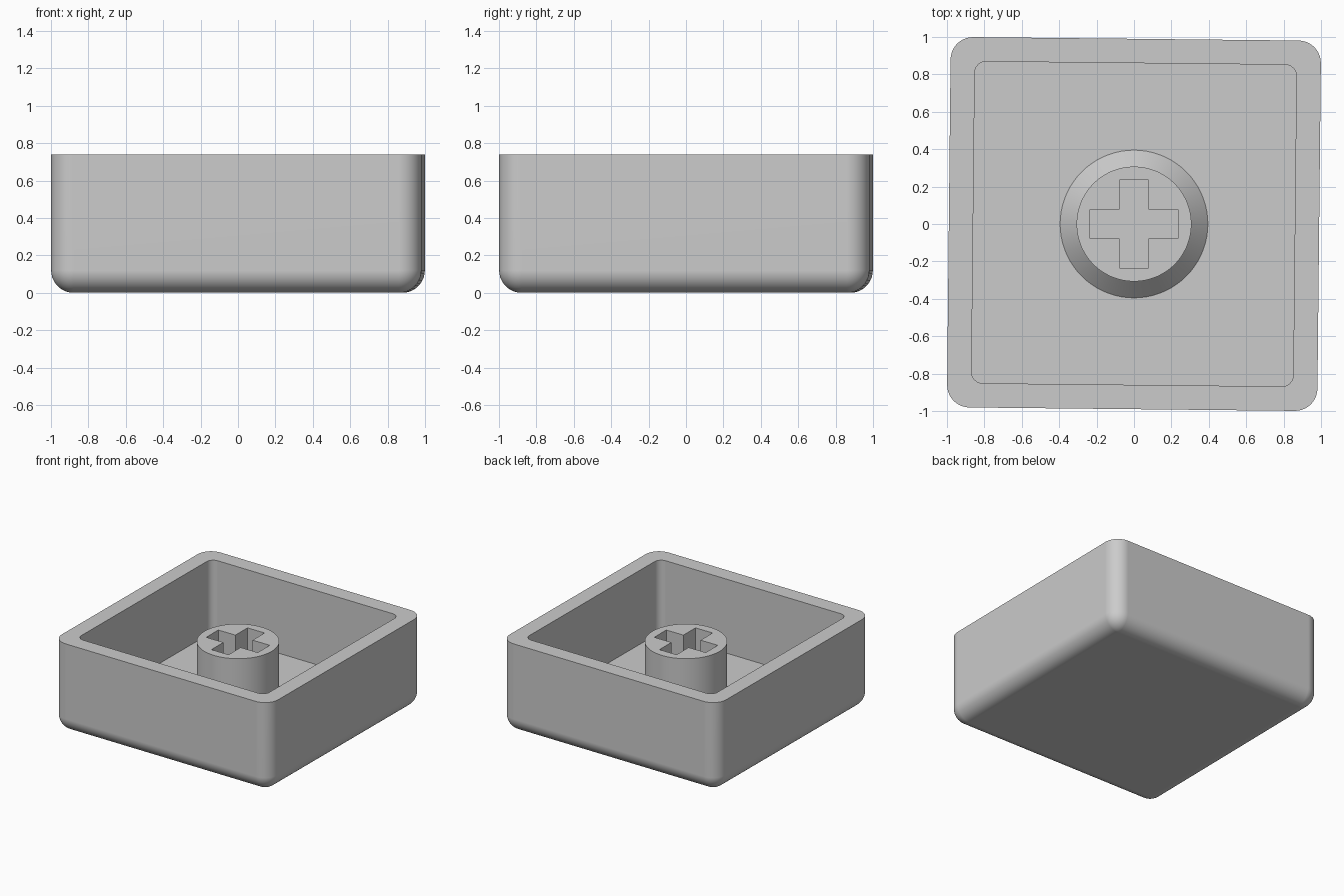
import bpy, bmesh, math

if "Cube" in bpy.data.objects:
    bpy.data.objects.remove(bpy.data.objects["Cube"])

HALF, HEIGHT, ROUND = 0.99, 0.738, 0.12   # outer shell
CAV_HALF, FLOOR = 0.86, 0.13              # inner cavity
STEM_TOP, STEM_R, BASE_R = 0.62, 0.307, 0.395
CROSS_LONG, CROSS_HALF = 0.234, 0.078
TWIST = math.radians(-0.6)                # slight turn of the shell

grey = bpy.data.materials.new("grey plastic")
grey.diffuse_color = (0.6, 0.6, 0.6, 1)
grey.use_nodes = True
grey.node_tree.nodes["Principled BSDF"].inputs["Base Color"].default_value = grey.diffuse_color


def finish(name, bm):
    bmesh.ops.remove_doubles(bm, verts=bm.verts, dist=1e-5)
    bmesh.ops.recalc_face_normals(bm, faces=bm.faces)
    mesh = bpy.data.meshes.new(name)
    bm.to_mesh(mesh)
    bm.free()
    mesh.materials.append(grey)
    obj = bpy.data.objects.new(name, mesh)
    bpy.context.collection.objects.link(obj)
    return obj


def smooth(obj):
    bpy.ops.object.select_all(action='DESELECT')
    obj.select_set(True)
    bpy.context.view_layer.objects.active = obj
    bpy.ops.object.shade_smooth_by_angle(angle=math.radians(30))
    weighted = obj.modifiers.new("clean shading", 'WEIGHTED_NORMAL')
    weighted.keep_sharp = True


def rounded_square(half, radius, z, steps=10):
    pts = []
    for q in range(4):
        a0 = q * math.pi / 2
        sx, sy = (1, -1, -1, 1)[q], (1, 1, -1, -1)[q]
        for i in range(steps + 1):
            a = a0 + i / steps * math.pi / 2
            pts.append((sx * (half - radius) + radius * math.cos(a),
                        sy * (half - radius) + radius * math.sin(a), z))
    return pts


def circle(radius, z, n=72):
    return [(radius * math.cos(2 * math.pi * i / n),
             radius * math.sin(2 * math.pi * i / n), z) for i in range(n)]


def loft(name, loops):
    bm = bmesh.new()
    rings = [[bm.verts.new(p) for p in loop] for loop in loops]
    for a, b in zip(rings, rings[1:]):
        for i in range(len(a)):
            j = (i + 1) % len(a)
            bm.faces.new((a[i], a[j], b[j], b[i]))
    bm.faces.new(rings[0])
    bm.faces.new(rings[-1])
    return finish(name, bm)


# Shell: rounded bottom edge, straight walls, flat rim, cavity
loops = []
for i in range(11):
    t = i / 10 * math.pi / 2
    r = max(ROUND * math.sin(t), 0.002)
    loops.append(rounded_square(HALF - ROUND + r, r, ROUND * (1 - math.cos(t))))
loops += [rounded_square(HALF, ROUND, HEIGHT),
          rounded_square(CAV_HALF, 0.06, HEIGHT),
          rounded_square(CAV_HALF, 0.06, FLOOR)]
shell = loft("shell", loops)
shell.rotation_euler.z = TWIST

# Stem: round post with a chamfered foot
stem = loft("stem", [circle(BASE_R, FLOOR), circle(STEM_R, FLOOR + 0.09),
                     circle(STEM_R, STEM_TOP)])

# Cross-shaped socket cut down to the cavity floor
L, W = CROSS_LONG, CROSS_HALF
outline = [(L, -W), (L, W), (W, W), (W, L), (-W, L), (-W, W),
           (-L, W), (-L, -W), (-W, -W), (-W, -L), (W, -L), (W, -W)]
cutter = loft("socket_cutter", [[(x, y, z) for x, y in outline]
                                for z in (FLOOR - 0.05, STEM_TOP + 0.1)])
cut = stem.modifiers.new("socket", 'BOOLEAN')
cut.operation, cut.solver, cut.object = 'DIFFERENCE', 'EXACT', cutter
bpy.context.view_layer.objects.active = stem
bpy.ops.object.modifier_apply(modifier=cut.name)
bpy.data.objects.remove(cutter)

smooth(shell)
smooth(stem)
